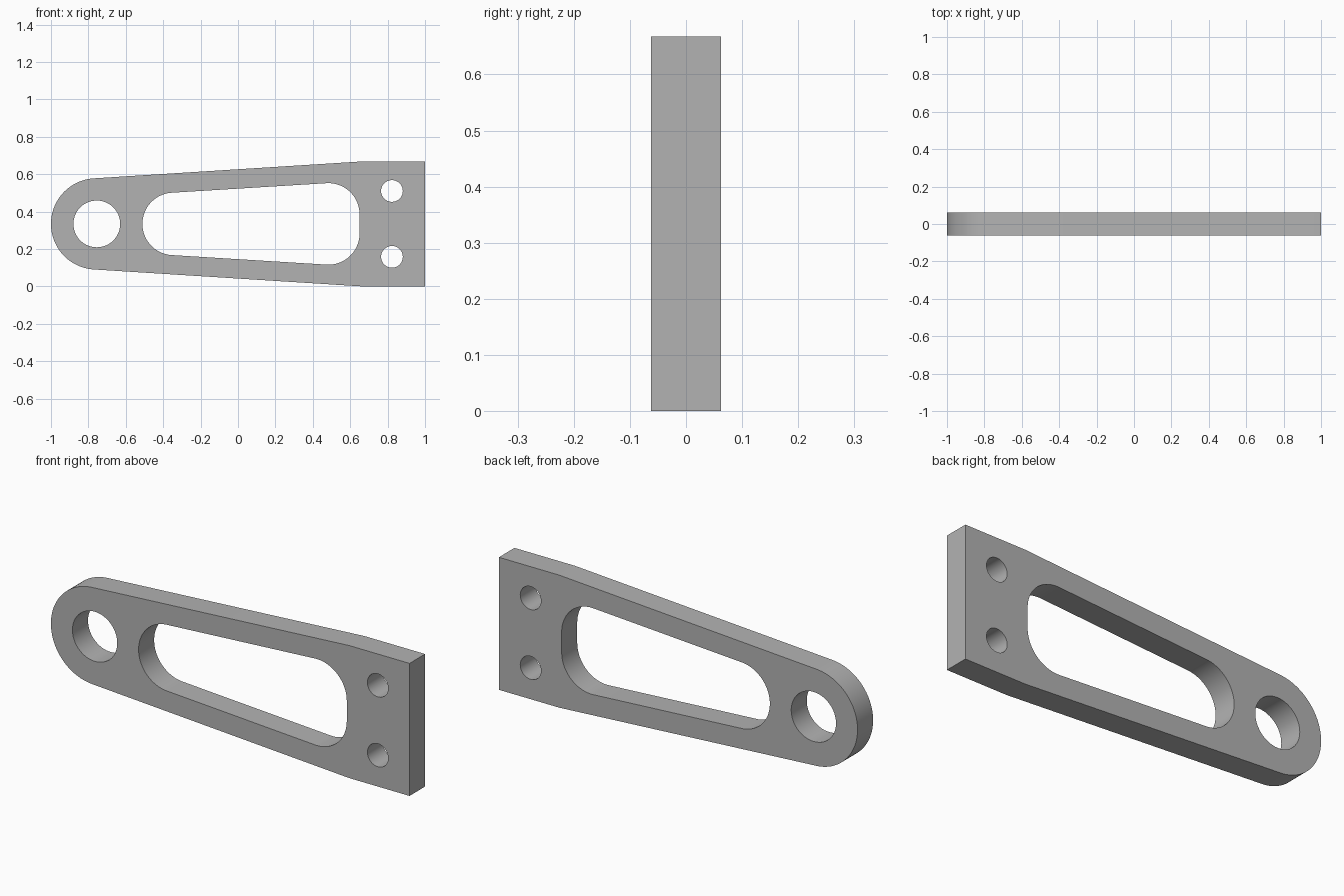
import bpy, bmesh
from math import radians, sin, cos, atan2, degrees

cube = bpy.data.objects.get("Cube")
if cube:
    bpy.data.objects.remove(cube, do_unlink=True)

HALF_H = 0.334      # half height of the square mounting end
HALF_T = 0.062      # half thickness of the plate
TAPER = degrees(atan2(0.09, 1.43))


def arc(cx, cz, r, start, end, steps=32):
    """Points along an arc, angles in degrees."""
    angles = [radians(start + (end - start) * i / steps) for i in range(steps + 1)]
    return [(cx + r * cos(a), cz + r * sin(a)) for a in angles]


def circle(cx, cz, r):
    return arc(cx, cz, r, 0, 360, 64)[:-1]


# Outline: rounded eye end, tapered sides, square mounting end
outline = arc(-0.756, 0, 0.244, 90 + TAPER, 270 - TAPER, 64)
outline += [(0.663, -HALF_H), (1, -HALF_H), (1, HALF_H), (0.663, HALF_H)]

# Tapered window with rounded corners
window = arc(-0.344, 0, 0.167, 90 + TAPER, 270 - TAPER, 64)
window += arc(0.483, -0.051, 0.167, 270 - TAPER, 360)
window += arc(0.483, 0.051, 0.167, 0, 90 + TAPER)

# Pivot eye and the two bolt holes
holes = [circle(-0.755, 0, 0.125)]
holes += [circle(0.823, side * 0.176, 0.058) for side in (-1, 1)]

# Fill the profile and extrude it through the thickness
bm = bmesh.new()
for loop in [outline, window] + holes:
    verts = [bm.verts.new((x, -HALF_T, z + HALF_H)) for x, z in loop]
    for i, v in enumerate(verts):
        bm.edges.new((verts[i - 1], v))
bmesh.ops.triangle_fill(bm, edges=bm.edges[:], use_beauty=True, normal=(0, -1, 0))
extruded = bmesh.ops.extrude_face_region(bm, geom=bm.faces[:], use_keep_orig=True)
moved = [g for g in extruded["geom"] if isinstance(g, bmesh.types.BMVert)]
bmesh.ops.translate(bm, verts=moved, vec=(0, 2 * HALF_T, 0))
bmesh.ops.recalc_face_normals(bm, faces=bm.faces[:])

mesh = bpy.data.meshes.new("lever_arm")
bm.to_mesh(mesh)
bm.free()
arm = bpy.data.objects.new("lever_arm", mesh)
bpy.context.collection.objects.link(arm)

# Plain grey metal
grey = bpy.data.materials.new("grey_metal")
grey.use_nodes = True
colour = (0.45, 0.45, 0.45, 1)
grey.diffuse_color = colour
grey.node_tree.nodes["Principled BSDF"].inputs["Base Color"].default_value = colour
mesh.materials.append(grey)

# Smooth curved walls, crisp rims
bpy.ops.object.select_all(action="DESELECT")
arm.select_set(True)
bpy.context.view_layer.objects.active = arm
bpy.ops.object.shade_smooth_by_angle(angle=radians(30))
